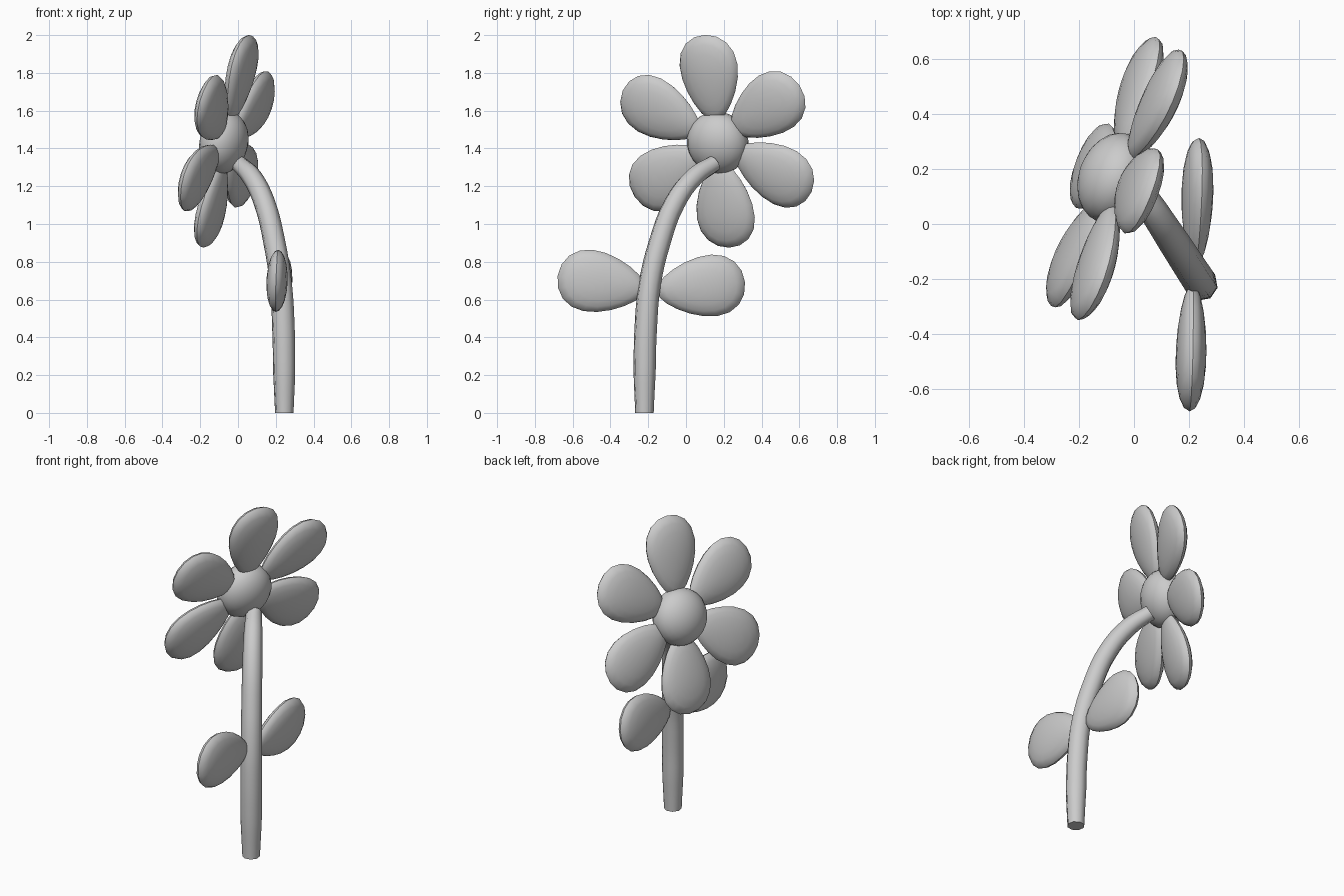
import bpy, bmesh
from math import cos, sin, pi, radians, sqrt
from mathutils import Vector, Matrix

if "Cube" in bpy.data.objects:
    bpy.data.objects.remove(bpy.data.objects["Cube"])


def frame(origin, axis, normal):
    """Matrix with local x along axis and local z along normal."""
    z = Vector(normal).normalized()
    x = Vector(axis)
    x = (x - z * x.dot(z)).normalized()
    y = z.cross(x)
    m = Matrix((x, y, z)).transposed().to_4x4()
    m.translation = Vector(origin)
    return m


def smooth(ob, angle=40):
    bpy.ops.object.select_all(action='DESELECT')
    ob.select_set(True)
    bpy.context.view_layer.objects.active = ob
    bpy.ops.object.shade_smooth_by_angle(angle=radians(angle))


def blob(name, matrix, shape, segs=20, rings=10):
    """Sphere reshaped in local space, then placed."""
    bm = bmesh.new()
    bmesh.ops.create_uvsphere(bm, u_segments=segs, v_segments=rings, radius=1)
    for v in bm.verts:
        v.co = matrix @ Vector(shape(v.co))
    me = bpy.data.meshes.new(name)
    bm.to_mesh(me)
    bm.free()
    ob = bpy.data.objects.new(name, me)
    bpy.context.collection.objects.link(ob)
    smooth(ob)
    return ob


def teardrop(start, end):
    """Flattened petal shape, wider toward its tip."""
    def shape(p):
        taper = 1 + 0.3 * p.x
        return ((start + end) / 2 + (end - start) / 2 * p.x,
                0.158 * p.y * taper,
                0.055 * p.z * (1 + 0.15 * p.x))
    return shape


# Flower head
normal = Vector((-1, 0.38, 0.26)).normalized()
up = Vector((0.21, -0.11, 0.971))
blob("flower_centre", frame((-0.075, 0.168, 1.43), up, normal),
     lambda p: (0.168 * p.x, 0.168 * p.y, 0.122 * p.z), 24, 12)

# Six petals around the centre
for i in range(6):
    axis = Matrix.Rotation(i * pi / 3, 3, normal) @ up
    blob(f"petal_{i + 1}", frame((-0.062, 0.165, 1.438), axis, normal),
         teardrop(0.11, 0.58))

# Two leaves
blob("leaf_left", frame((0.213, -0.215, 0.655), (-0.02, -0.985, 0.15), (1, -0.03, -0.04)),
     teardrop(0, 0.47))
blob("leaf_right", frame((0.222, -0.155, 0.645), (0.015, 0.99, 0.10), (1, -0.02, -0.1)),
     teardrop(0, 0.47))

# Curved stem, lying in one vertical plane: (y, z, radius)
path = [(-0.22, 0, 0.05), (-0.219, 0.22, 0.06), (-0.213, 0.45, 0.061),
        (-0.192, 0.68, 0.06), (-0.14, 0.90, 0.059), (-0.06, 1.11, 0.057),
        (0.045, 1.25, 0.053), (0.15, 1.32, 0.045)]
cu = bpy.data.curves.new("stem", 'CURVE')
cu.dimensions = '3D'
cu.bevel_depth = 1
cu.bevel_resolution = 2
cu.resolution_u = 4
cu.use_fill_caps = True
sp = cu.splines.new('BEZIER')
sp.bezier_points.add(len(path) - 1)
for bp, (y, z, r) in zip(sp.bezier_points, path):
    bp.co = (0.245 - 0.65 * (y + 0.22), y, z)
    bp.radius = r
    bp.handle_left_type = bp.handle_right_type = 'AUTO'
stem = bpy.data.objects.new("stem", cu)
bpy.context.collection.objects.link(stem)
bpy.ops.object.select_all(action='DESELECT')
stem.select_set(True)
bpy.context.view_layer.objects.active = stem
bpy.ops.object.convert(target='MESH')
smooth(bpy.context.view_layer.objects.active, 50)
